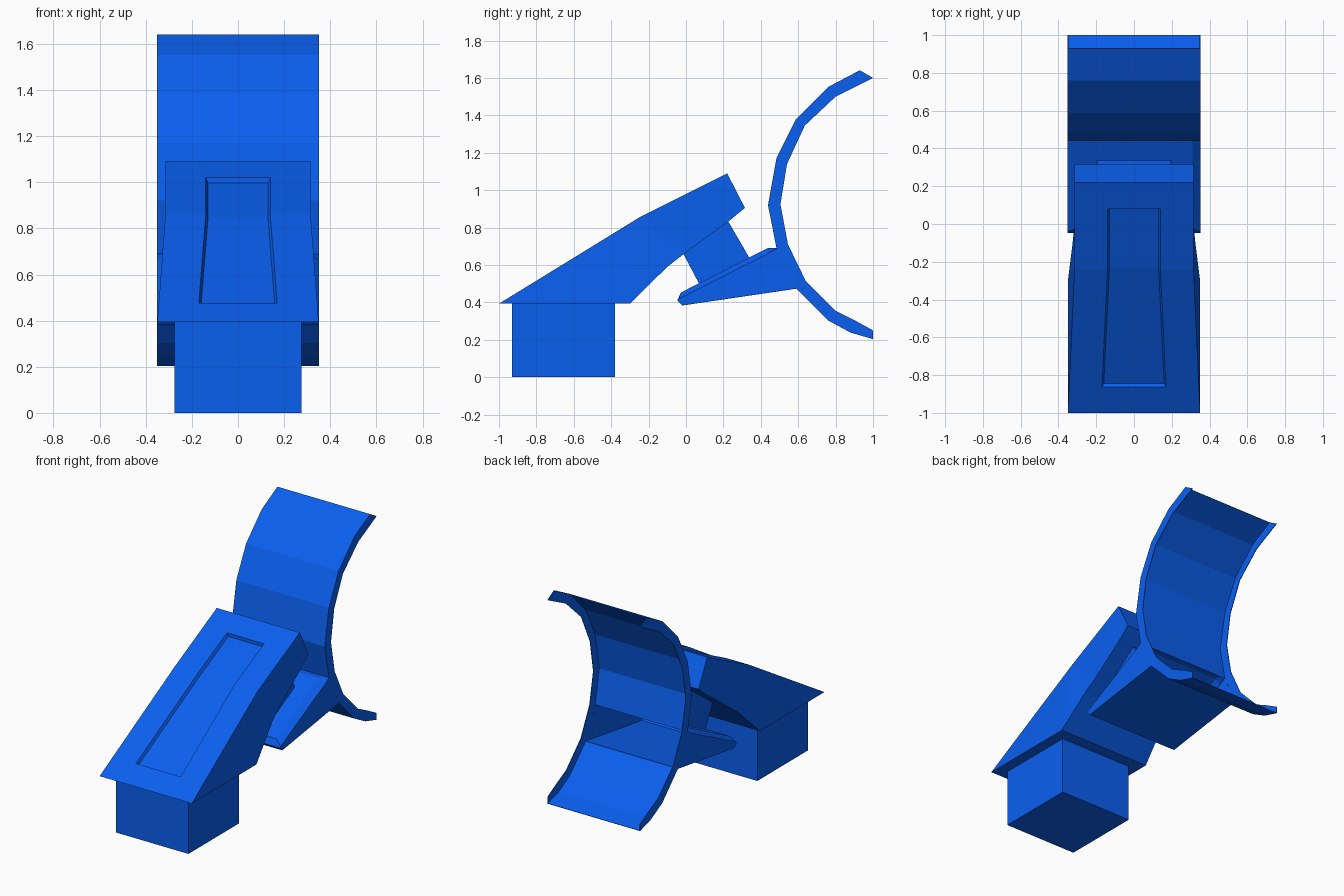
import bpy, bmesh

if "Cube" in bpy.data.objects:
    bpy.data.objects.remove(bpy.data.objects["Cube"])

blue = bpy.data.materials.new("blue")
blue.diffuse_color = (0.003, 0.115, 0.87, 1)
blue.use_nodes = True
blue.node_tree.nodes["Principled BSDF"].inputs["Base Color"].default_value = blue.diffuse_color


def loft(name, rings, open_segments=()):
    """Skin bridged through equal-length point rings; open_segments stay unfilled."""
    bm = bmesh.new()
    rows = [[bm.verts.new(p) for p in ring] for ring in rings]
    n = len(rows[0])
    for a, b in zip(rows, rows[1:]):
        for i in range(n):
            if i not in open_segments:
                j = (i + 1) % n
                bm.faces.new((a[i], a[j], b[j], b[i]))
    caps = [bm.faces.new(rows[0]), bm.faces.new(rows[-1])]
    bm.normal_update()
    bmesh.ops.triangulate(bm, faces=caps)
    bmesh.ops.recalc_face_normals(bm, faces=bm.faces)
    mesh = bpy.data.meshes.new(name)
    bm.to_mesh(mesh)
    bm.free()
    mesh.materials.append(blue)
    ob = bpy.data.objects.new(name, mesh)
    bpy.context.collection.objects.link(ob)
    if open_segments:
        skin = ob.modifiers.new("skin", 'SOLIDIFY')
        skin.thickness = 0.004
        skin.offset = 0
    return ob


def slab(name, profile, w=0.35, open_segments=()):
    """Side profile (y, z[, half width]) extruded across x."""
    pts = [(p[0], p[1], p[2] if len(p) > 2 else w) for p in profile]
    rings = [[(s * h, y, z) for y, z, h in pts] for s in (-1, 1)]
    return loft(name, rings, open_segments)


def cut(ob, cutter):
    mod = ob.modifiers.new("cut", 'BOOLEAN')
    mod.operation = 'DIFFERENCE'
    mod.solver = 'EXACT'
    mod.object = cutter
    bpy.context.view_layer.objects.active = ob
    bpy.ops.object.modifier_apply(modifier=mod.name)
    bpy.data.objects.remove(cutter)


# base block
slab("base_block", [(-0.93, 0), (-0.38, 0), (-0.38, 0.40), (-0.93, 0.40)], 0.275)

# sloping arm, slightly tapered, with a shallow recessed panel on top
arm = slab("arm", [(-1, 0.393, 0.35), (-0.24, 0.86, 0.315), (0.22, 1.09, 0.315),
                   (0.315, 0.905, 0.315), (0.23, 0.835, 0.315), (-0.01, 0.66, 0.315),
                   (-0.10, 0.59, 0.325), (-0.30, 0.393, 0.35)])
panel = slab("panel_cutter", [(-0.845, 0.465, 0.16), (-0.23, 0.843, 0.13), (0.08, 0.997, 0.13),
                              (0.08, 1.043, 0.15), (-0.25, 0.878, 0.15), (-0.885, 0.490, 0.18)])
cut(arm, panel)

# neck joining the arm to the bracket
slab("neck", [(-0.03, 0.69), (0.21, 0.86), (0.335, 0.645), (0.35, 0.61),
              (0.09, 0.47), (0.07, 0.50)], 0.195)

# hollow wedge bracket, chamfered upper side edges, open towards the plate
low = [(-0.045, 0.41), (-0.02, 0.385), (0.59, 0.475), (0.485, 0.688)]
top_mid = [(0.44, 0.69), (0.07, 0.50), (-0.025, 0.452)]
top_side = [(0.44, 0.66), (0.07, 0.473), (-0.04, 0.417)]
loft("bracket", [[(x, y, z) for y, z in low + top]
                 for x, top in ((-0.35, top_side), (-0.31, top_mid),
                                (0.31, top_mid), (0.35, top_side))], {2})

# curved plate: front skin with side flanges, hollow at the back and into the bracket
front = [(0.93, 1.64), (0.76, 1.55), (0.59, 1.38), (0.485, 1.17), (0.44, 0.92),
         (0.485, 0.688), (0.59, 0.475), (0.76, 0.305), (0.88, 0.24), (1.0, 0.205)]
back = [(1.0, 0.25), (0.90, 0.305), (0.80, 0.355), (0.64, 0.515), (0.545, 0.71),
        (0.505, 0.925), (0.54, 1.14), (0.635, 1.345), (0.80, 1.50), (1.0, 1.60)]
slab("curved_plate", front + back, 0.35, {5, *range(9, 20)})
